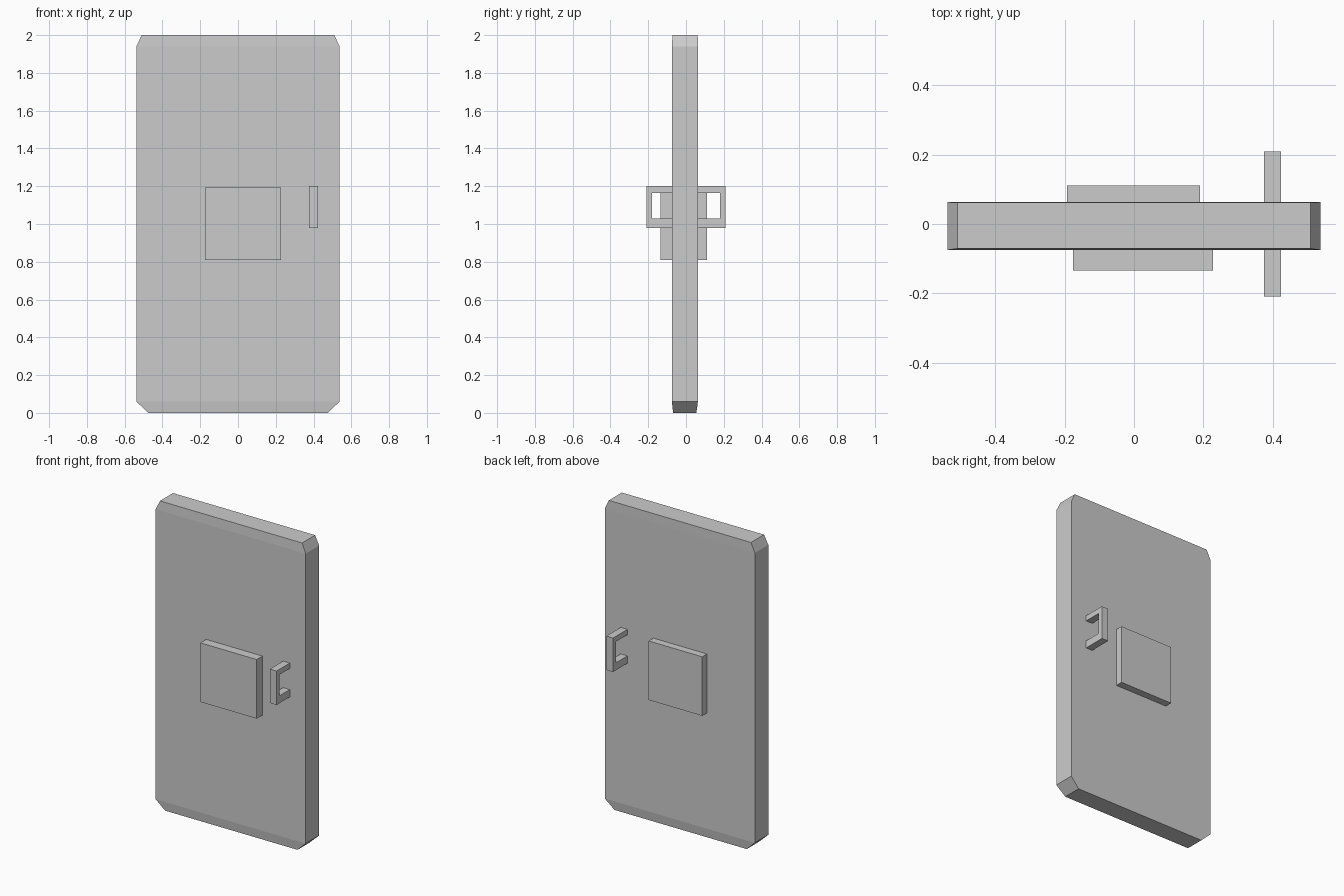
import bpy, bmesh

if "Cube" in bpy.data.objects:
    bpy.data.objects.remove(bpy.data.objects["Cube"])


def loft(name, rings):
    """Closed prism through rectangular rings (x0, x1, y0, y1, z)."""
    bm = bmesh.new()
    loops = [[bm.verts.new(p) for p in ((x0, y0, z), (x1, y0, z), (x1, y1, z), (x0, y1, z))]
             for x0, x1, y0, y1, z in rings]
    for a, b in zip(loops, loops[1:]):
        for i in range(4):
            j = (i + 1) % 4
            bm.faces.new((a[i], a[j], b[j], b[i]))
    bm.faces.new(loops[0][::-1])
    bm.faces.new(loops[-1])
    finish(name, bm)


def finish(name, bm):
    bmesh.ops.recalc_face_normals(bm, faces=bm.faces)
    mesh = bpy.data.meshes.new(name)
    bm.to_mesh(mesh)
    bm.free()
    bpy.context.collection.objects.link(bpy.data.objects.new(name, mesh))


def box(name, x0, x1, y0, y1, z0, z1):
    loft(name, [(x0, x1, y0, y1, z0), (x0, x1, y0, y1, z1)])


def handle(name, side, root):
    """C-shaped pull: a side profile in y-z extruded along x."""
    profile = [(root, 0.98), (0.21, 0.98), (0.21, 1.2), (root, 1.2),
               (root, 1.165), (0.18, 1.165), (0.18, 1.028), (root, 1.028)]
    bm = bmesh.new()
    face = bm.faces.new([bm.verts.new((0.376, side * y, z)) for y, z in profile])
    ext = bmesh.ops.extrude_face_region(bm, geom=[face], use_keep_orig=True)
    verts = [g for g in ext["geom"] if isinstance(g, bmesh.types.BMVert)]
    bmesh.ops.translate(bm, verts=verts, vec=(0.048, 0, 0))
    finish(name, bm)


# Door slab with tapered top and bottom edges
loft("door_slab", [
    (-0.475, 0.475, -0.068, 0.055, 0.0),
    (-0.538, 0.538, -0.075, 0.063, 0.06),
    (-0.538, 0.538, -0.075, 0.063, 1.94),
    (-0.51, 0.51, -0.071, 0.062, 2.0),
])

# Raised square plates, front and back
box("front_plate", -0.176, 0.228, -0.134, -0.06, 0.81, 1.193)
box("back_plate", -0.194, 0.19, 0.05, 0.111, 0.81, 1.193)

# Pull handles on both sides
handle("front_handle", -1, 0.07)
handle("back_handle", 1, 0.058)
